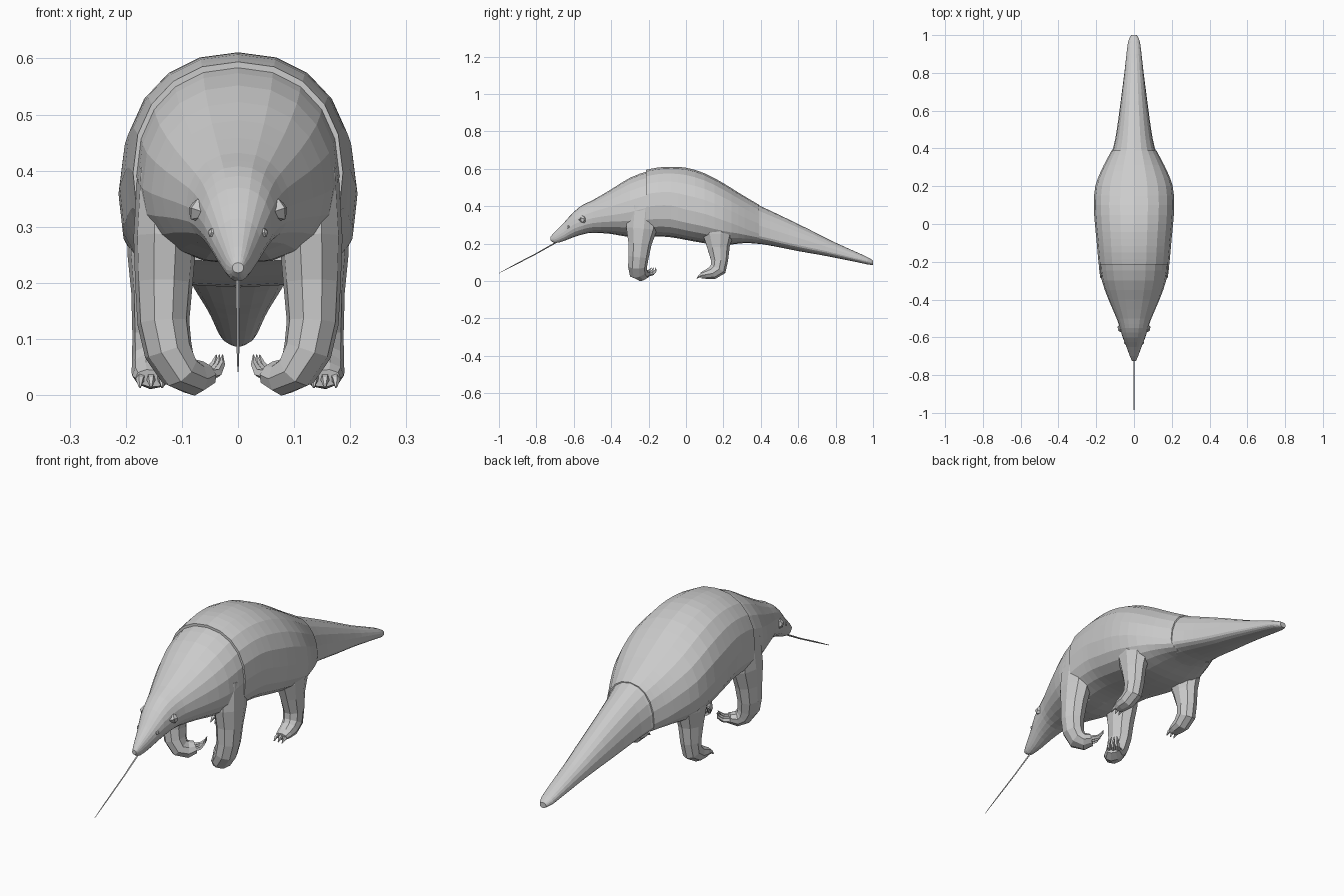
import bpy, bmesh, math
from mathutils import Vector


def make_object(name, rings, mirror=False):
    """Skin a list of equal-length vertex rings and cap both ends."""
    bm = bmesh.new()
    vr = [[bm.verts.new(p) for p in r] for r in rings]
    n = len(vr[0])
    for a, b in zip(vr, vr[1:]):
        for i in range(n):
            j = (i + 1) % n
            bm.faces.new((a[i], a[j], b[j], b[i]))
    bm.faces.new(vr[0])
    bm.faces.new(vr[-1])
    bmesh.ops.recalc_face_normals(bm, faces=bm.faces)
    me = bpy.data.meshes.new(name)
    bm.to_mesh(me)
    bm.free()
    ob = bpy.data.objects.new(name, me)
    bpy.context.collection.objects.link(ob)
    if mirror:
        ob.modifiers.new("mirror", 'MIRROR').use_clip = False
    return ob


def refine(st):
    """Insert a Catmull-Rom midpoint between stations."""
    out = []
    for i in range(len(st) - 1):
        p0, p1, p2, p3 = st[max(i - 1, 0)], st[i], st[i + 1], st[min(i + 2, len(st) - 1)]
        out.append(p1)
        out.append(tuple((9 * (b + c) - a - d) / 16 for a, b, c, d in zip(p0, p1, p2, p3)))
    return out + [st[-1]]


def hull(name, stations, low_power, sides=20):
    """Loft along y; station = y, top z, bottom z, half width, height fraction of widest line."""
    rings = []
    for y, zt, zb, w, f in refine(stations):
        zm = zb + (zt - zb) * f
        ring = []
        for k in range(sides):
            a = 2 * math.pi * k / sides
            c, s = math.cos(a), math.sin(a)
            p = 2 / (2.2 if s >= 0 else low_power)
            x = math.copysign(abs(c) ** p, c) * w
            z = zm + math.copysign(abs(s) ** p, s) * ((zt - zm) if s >= 0 else (zm - zb))
            ring.append((x, y, z))
        rings.append(ring)
    return make_object(name, rings)


def limb(name, path, sides=9, mirror=True):
    """Tube along a path; point = x, y, z, radius along y, radius across."""
    pts = [Vector(p[:3]) for p in path]
    u = Vector((0, 1, 0))
    rings = []
    for i, p in enumerate(path):
        t = (pts[min(i + 1, len(pts) - 1)] - pts[max(i - 1, 0)]).normalized()
        u = (u - t * u.dot(t)).normalized()
        v = t.cross(u)
        rings.append([pts[i] + u * (p[3] * math.cos(2 * math.pi * k / sides))
                      + v * (p[4] * math.sin(2 * math.pi * k / sides)) for k in range(sides)])
    return make_object(name, rings, mirror)


# Head and neck, tucked under the front edge of the shell
hull("head_and_neck", [
    (-0.725, 0.236, 0.218, 0.010, 0.5),
    (-0.70, 0.265, 0.203, 0.022, 0.5),
    (-0.65, 0.315, 0.215, 0.040, 0.5),
    (-0.60, 0.370, 0.235, 0.060, 0.5),
    (-0.55, 0.408, 0.250, 0.075, 0.45),
    (-0.50, 0.432, 0.258, 0.092, 0.45),
    (-0.40, 0.490, 0.252, 0.135, 0.42),
    (-0.30, 0.552, 0.235, 0.170, 0.42),
    (-0.20, 0.588, 0.235, 0.182, 0.45),
    (-0.14, 0.590, 0.245, 0.182, 0.45)], 2.2)

# Domed torso shell
hull("torso_shell", [
    (-0.215, 0.594, 0.235, 0.187, 0.45),
    (-0.15, 0.607, 0.238, 0.193, 0.45),
    (-0.08, 0.611, 0.234, 0.199, 0.45),
    (0.00, 0.606, 0.220, 0.207, 0.42),
    (0.10, 0.576, 0.202, 0.213, 0.42),
    (0.20, 0.523, 0.192, 0.205, 0.40),
    (0.28, 0.473, 0.200, 0.175, 0.35),
    (0.34, 0.437, 0.205, 0.145, 0.28),
    (0.39, 0.408, 0.203, 0.118, 0.25)], 2.8)

# Long tapering tail with a flattened underside
hull("tail", [
    (0.30, 0.445, 0.205, 0.150, 0.2),
    (0.40, 0.400, 0.198, 0.111, 0.2),
    (0.50, 0.353, 0.180, 0.091, 0.2),
    (0.60, 0.305, 0.160, 0.077, 0.22),
    (0.70, 0.255, 0.143, 0.064, 0.25),
    (0.80, 0.205, 0.124, 0.051, 0.3),
    (0.90, 0.160, 0.104, 0.040, 0.35),
    (0.97, 0.128, 0.089, 0.030, 0.45),
    (1.00, 0.110, 0.086, 0.015, 0.5)], 2.0)

# Front legs, curling inward at the knuckles
limb("front_leg", [
    (0.125, -0.23, 0.40, 0.085, 0.055),
    (0.130, -0.24, 0.28, 0.085, 0.057),
    (0.132, -0.248, 0.20, 0.064, 0.052),
    (0.133, -0.255, 0.13, 0.056, 0.047),
    (0.124, -0.260, 0.08, 0.052, 0.044),
    (0.105, -0.255, 0.045, 0.050, 0.038),
    (0.082, -0.235, 0.032, 0.042, 0.032),
    (0.060, -0.212, 0.038, 0.030, 0.022)])

# Hind legs and feet
limb("hind_leg", [
    (0.140, 0.17, 0.36, 0.090, 0.060),
    (0.142, 0.17, 0.25, 0.085, 0.056),
    (0.145, 0.172, 0.18, 0.062, 0.046),
    (0.148, 0.178, 0.11, 0.047, 0.041),
    (0.150, 0.170, 0.065, 0.046, 0.039),
    (0.153, 0.140, 0.043, 0.036, 0.037),
    (0.155, 0.105, 0.035, 0.024, 0.034),
    (0.155, 0.080, 0.030, 0.016, 0.028)])

# Claws
for i, d in enumerate((-0.018, 0.0, 0.018)):
    limb(f"front_claw_{i + 1}", [
        (0.066 + d * 0.5, -0.215 + d, 0.036, 0.011, 0.011),
        (0.046 + d * 0.5, -0.195 + d, 0.040, 0.009, 0.009),
        (0.036 + d * 0.4, -0.180 + d, 0.055, 0.006, 0.006),
        (0.033 + d * 0.3, -0.172 + d * 0.6, 0.072, 0.001, 0.001)], 5)
    limb(f"hind_claw_{i + 1}", [
        (0.155 + d, 0.090, 0.032, 0.011, 0.010),
        (0.155 + d * 1.1, 0.072, 0.027, 0.008, 0.007),
        (0.155 + d * 1.1, 0.058, 0.014, 0.002, 0.002)], 5)

# Ears and eyes
limb("ear", [(0.058, -0.555, 0.325, 0.022, 0.012),
             (0.073, -0.548, 0.330, 0.020, 0.022),
             (0.080, -0.540, 0.332, 0.010, 0.012)], 6)
limb("eye", [(0.038, -0.628, 0.288, 0.010, 0.010),
             (0.049, -0.630, 0.290, 0.008, 0.008),
             (0.052, -0.631, 0.290, 0.003, 0.003)], 6)

# Thin tongue
limb("tongue", [(0, -0.68, 0.215, 0.004, 0.004),
                (0, -0.80, 0.147, 0.003, 0.003),
                (0, -0.90, 0.095, 0.003, 0.003),
                (0, -1.00, 0.042, 0.001, 0.001)], 4, False)
